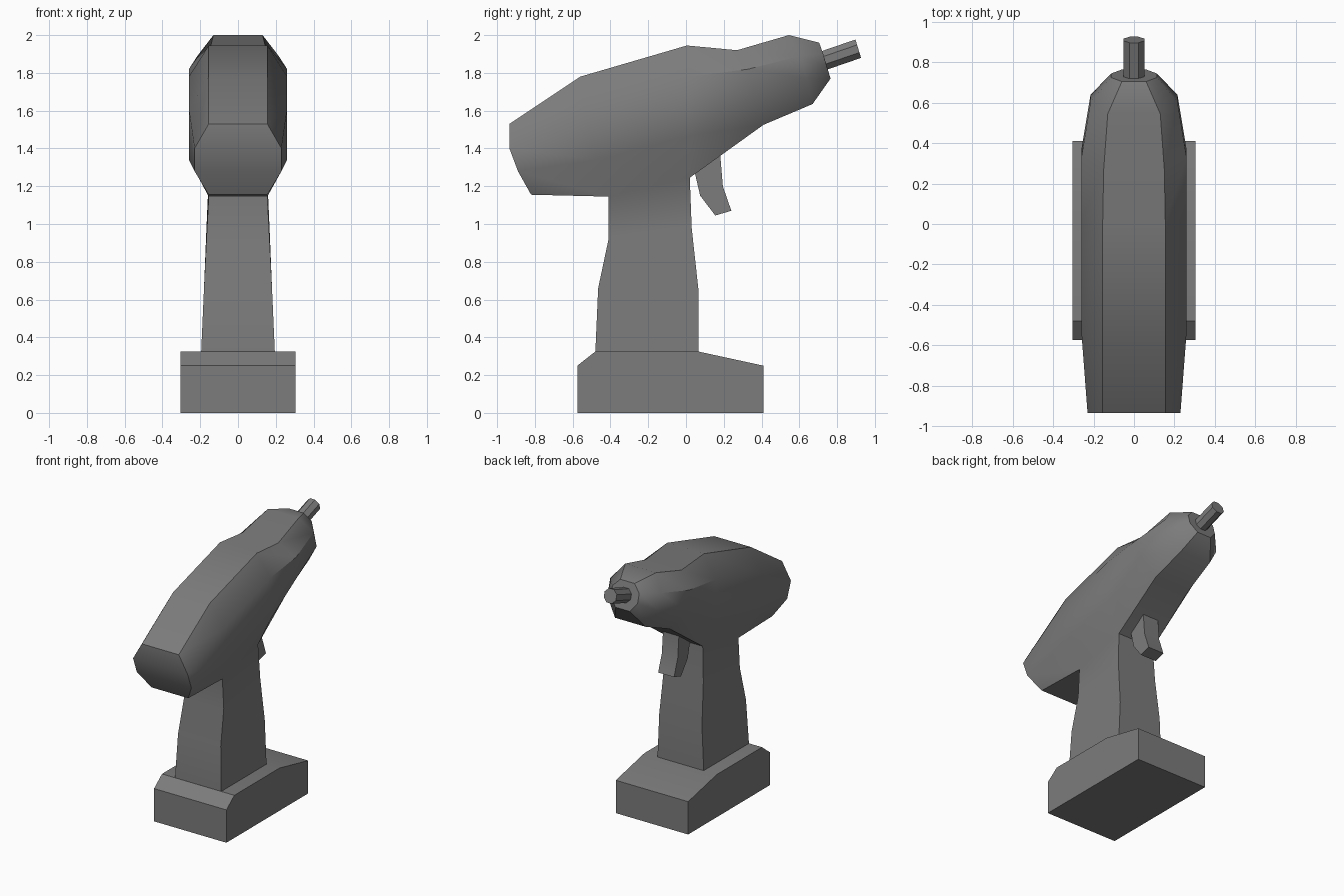
import bpy, bmesh, math
from mathutils import Vector

cube = bpy.data.objects.get("Cube")
if cube:
    bpy.data.objects.remove(cube, do_unlink=True)

grey = bpy.data.materials.new("tool_grey")
grey.use_nodes = True
COLOUR = (0.2, 0.2, 0.2, 1)
grey.diffuse_color = COLOUR
grey.node_tree.nodes["Principled BSDF"].inputs["Base Color"].default_value = COLOUR


def finish(bm, name, angle=35):
    bmesh.ops.remove_doubles(bm, verts=bm.verts, dist=0.001)
    bmesh.ops.recalc_face_normals(bm, faces=bm.faces)
    mesh = bpy.data.meshes.new(name)
    bm.to_mesh(mesh)
    bm.free()
    mesh.materials.append(grey)
    obj = bpy.data.objects.new(name, mesh)
    bpy.context.collection.objects.link(obj)
    bpy.ops.object.select_all(action='DESELECT')
    obj.select_set(True)
    bpy.context.view_layer.objects.active = obj
    bpy.ops.object.shade_smooth_by_angle(angle=math.radians(angle))
    return obj


def loft(bm, rings, skip=()):
    """Join matching rings of points with quads; skip holds (ring, side) gaps."""
    rows = [[bm.verts.new(p) for p in ring] for ring in rings]
    n = len(rows[0])
    for i, (a, b) in enumerate(zip(rows, rows[1:])):
        for k in range(n):
            if (i, k) not in skip:
                m = (k + 1) % n
                bm.faces.new((a[k], a[m], b[m], b[k]))
    return rows


def plate(name, outline, half):
    """Extrude a side outline of (y, z) points across the width."""
    bm = bmesh.new()
    rows = loft(bm, [[(x, y, z) for y, z in outline] for x in (-half, half)])
    for row in rows:
        bm.faces.new(row)
    return finish(bm, name, 20)


def section(flat, wide, top, upper, lower, bottom):
    """Eight-sided ring, mirrored in x, from four side-view points."""
    half = [(flat, top), (wide, upper), (wide, lower), (flat, bottom)]
    right = [(w, *p) for w, p in half]
    return right + [(-x, y, z) for x, y, z in reversed(right)]


# Motor housing, from the rear cap to the nose
housing = [
    section(.155, .23, (-.935, 1.53), (-.935, 1.40), (-.89, 1.28), (-.82, 1.155)),
    section(.155, .26, (-.56, 1.78), (-.54, 1.61), (-.47, 1.34), (-.41, 1.145)),
    section(.155, .26, (.005, 1.945), (.02, 1.78), (.03, 1.47), (.02, 1.245)),
    section(.15, .26, (.27, 1.92), (.33, 1.82), (.37, 1.68), (.41, 1.525)),
    section(.13, .215, (.545, 2.0), (.605, 1.89), (.64, 1.77), (.67, 1.635)),
    section(.06, .113, (.705, 1.96), (.725, 1.905), (.745, 1.835), (.765, 1.77)),
]
bm = bmesh.new()
rows = loft(bm, housing, skip={(1, 3)})
bm.faces.new(rows[-1])
cap = rows[0]
for k in range(3):
    bm.faces.new((cap[k], cap[k + 1], cap[6 - k], cap[7 - k]))

# Grip, growing out of the underside of the housing
grip = []
for half, back, front in [
    (.155, (-.41, 1.145), (.02, 1.245)),
    (.167, (-.41, .92), (.03, .98)),
    (.18, (-.465, .66), (.065, .66)),
    (.195, (-.48, .32), (.065, .32)),
]:
    grip.append([(half, *back), (half, *front), (-half, *front), (-half, *back)])
loft(bm, grip)
finish(bm, "housing_and_grip")

# Battery foot
plate("battery", [(-.575, 0), (.41, 0), (.41, .25), (.065, .325),
                  (-.48, .325), (-.575, .25)], .305)

# Trigger
plate("trigger", [(.04, 1.3), (.075, 1.15), (.155, 1.045), (.24, 1.07),
                  (.195, 1.20), (.18, 1.38)], .067)

# Drill bit along the nose axis
axis = Vector((0, .195, .06)).normalized()
side = Vector((1, 0, 0))
up = side.cross(axis)
bm = bmesh.new()
bit = []
for centre in (Vector((0, .72, 1.862)), Vector((0, .912, 1.928))):
    turns = [math.radians(45 * k + 22.5) for k in range(8)]
    bit.append([centre + .055 * (math.cos(t) * side + math.sin(t) * up) for t in turns])
for row in loft(bm, bit):
    bm.faces.new(row)
finish(bm, "drill_bit")
